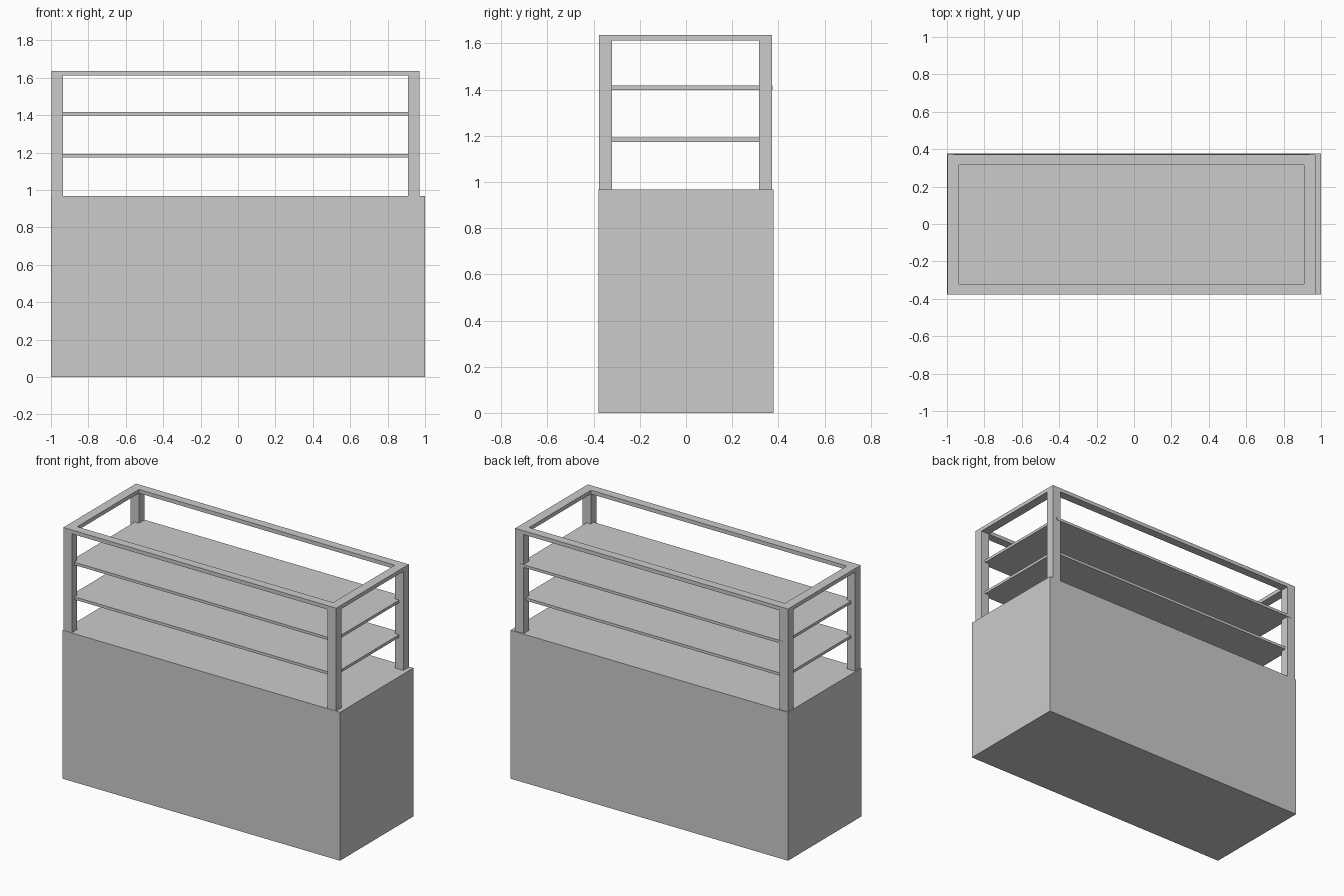
import bpy, bmesh
from itertools import product
from mathutils import Vector

if "Cube" in bpy.data.objects:
    bpy.data.objects.remove(bpy.data.objects["Cube"])


def lattice(name, xs, ys, zs, filled):
    """Solid made of the lattice cells for which filled(i, j, k) is true."""
    axes = (xs, ys, zs)
    size = [len(a) - 1 for a in axes]

    def solid(c):
        return all(0 <= c[a] < size[a] for a in range(3)) and filled(*c)

    bm = bmesh.new()
    for c in product(*(range(n) for n in size)):
        if not solid(c):
            continue
        for a, side in product(range(3), (0, 1)):
            n = list(c)
            n[a] += 2 * side - 1
            if solid(n):
                continue
            # outer quad on this side of the cell
            u, v = (a + 1) % 3, (a + 2) % 3
            quad = []
            for du, dv in ((0, 0), (1, 0), (1, 1), (0, 1)):
                p = list(c)
                p[a] += side
                p[u] += du
                p[v] += dv
                quad.append(bm.verts.new(Vector([axes[q][p[q]] for q in range(3)])))
            bm.faces.new(quad if side else quad[::-1])
    bmesh.ops.remove_doubles(bm, verts=bm.verts[:], dist=1e-5)
    bmesh.ops.recalc_face_normals(bm, faces=bm.faces[:])
    mesh = bpy.data.meshes.new(name)
    bm.to_mesh(mesh)
    bm.free()
    ob = bpy.data.objects.new(name, mesh)
    bpy.context.collection.objects.link(ob)
    return ob


def box(name, x, y, z):
    return lattice(name, x, y, z, lambda i, j, k: True)


# Solid counter base
box("counter_base", (-1, 1), (-0.378, 0.378), (0, 0.967))

# Open frame: four corner posts joined by a ring of top rails
lattice("shelf_frame",
        (-0.996, -0.935, 0.91, 0.971),
        (-0.376, -0.32, 0.316, 0.372),
        (0.967, 1.612, 1.637),
        lambda i, j, k: (i != 1 and j != 1) if k == 0 else not (i == 1 and j == 1))

# Two thin shelves let into the posts
box("lower_shelf", (-0.965, 0.94), (-0.35, 0.35), (1.174, 1.192))
box("upper_shelf", (-0.965, 0.94), (-0.35, 0.374), (1.399, 1.417))
